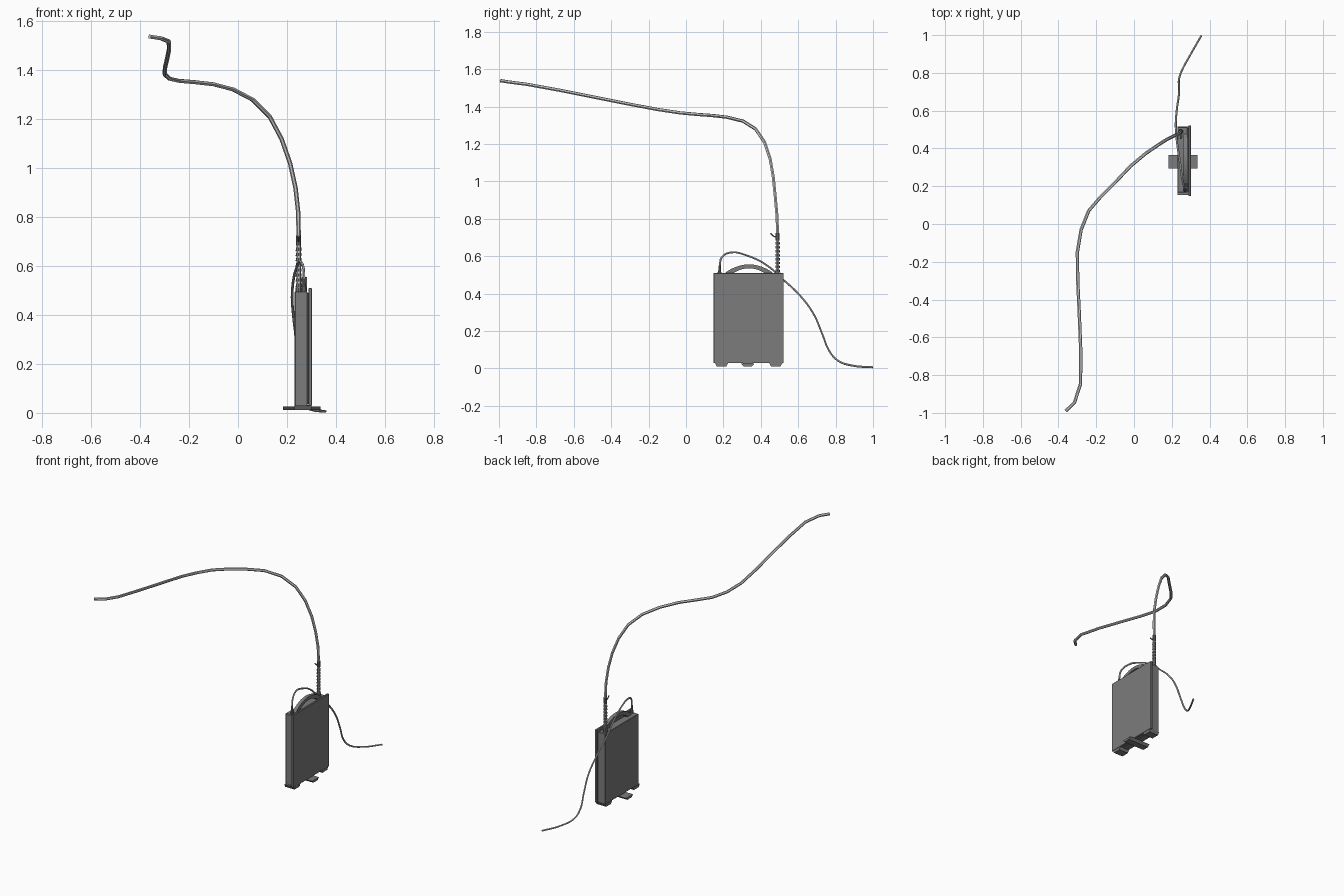
import bpy, bmesh, math

if "Cube" in bpy.data.objects:
    bpy.data.objects.remove(bpy.data.objects["Cube"])


def material(name, value):
    m = bpy.data.materials.new(name)
    m.diffuse_color = (value, value, value, 1)
    m.use_nodes = True
    m.node_tree.nodes["Principled BSDF"].inputs["Base Color"].default_value = m.diffuse_color
    return m


DARK = material("dark_grey", 0.2)


def mesh_object(name, bm):
    bmesh.ops.recalc_face_normals(bm, faces=bm.faces)
    me = bpy.data.meshes.new(name)
    bm.to_mesh(me)
    bm.free()
    me.materials.append(DARK)
    ob = bpy.data.objects.new(name, me)
    bpy.context.collection.objects.link(ob)
    return ob


def box(name, x0, x1, y0, y1, z0, z1, bevel=0.0):
    bm = bmesh.new()
    bmesh.ops.create_cube(bm, size=1)
    for v in bm.verts:
        v.co = ((x0 + x1) / 2 + v.co.x * (x1 - x0), (y0 + y1) / 2 + v.co.y * (y1 - y0),
                (z0 + z1) / 2 + v.co.z * (z1 - z0))
    if bevel:
        bmesh.ops.bevel(bm, geom=bm.edges[:], offset=bevel, segments=1, affect='EDGES')
    return mesh_object(name, bm)


def prism(name, outline, x0, x1):
    """Extrude a (y, z) outline along x."""
    bm = bmesh.new()
    a = [bm.verts.new((x0, y, z)) for y, z in outline]
    b = [bm.verts.new((x1, y, z)) for y, z in outline]
    bm.faces.new(a)
    bm.faces.new(b[::-1])
    n = len(a)
    for i in range(n):
        bm.faces.new((a[i], a[(i + 1) % n], b[(i + 1) % n], b[i]))
    return mesh_object(name, bm)


def cylinder(name, x, y, z0, z1, r0, r1=None, sides=10):
    bm = bmesh.new()
    bmesh.ops.create_cone(bm, cap_ends=True, segments=sides, radius1=r0,
                          radius2=r0 if r1 is None else r1, depth=z1 - z0)
    bmesh.ops.translate(bm, verts=bm.verts, vec=(x, y, (z0 + z1) / 2))
    return mesh_object(name, bm)


def tube(name, pts, radius, smooth_path=False, mat=None):
    cu = bpy.data.curves.new(name, 'CURVE')
    cu.dimensions = '3D'
    cu.bevel_depth = radius
    cu.bevel_resolution = 1
    cu.resolution_u = 4
    cu.use_fill_caps = True
    if mat:
        cu.materials.append(mat)
    if smooth_path:
        sp = cu.splines.new('BEZIER')
        sp.bezier_points.add(len(pts) - 1)
        for p, co in zip(sp.bezier_points, pts):
            p.co = co
            p.handle_left_type = p.handle_right_type = 'AUTO'
    else:
        sp = cu.splines.new('POLY')
        sp.points.add(len(pts) - 1)
        for p, co in zip(sp.points, pts):
            p.co = (*co, 1)
        sp.use_smooth = False
    ob = bpy.data.objects.new(name, cu)
    bpy.context.collection.objects.link(ob)
    bpy.ops.object.select_all(action='DESELECT')
    ob.select_set(True)
    bpy.context.view_layer.objects.active = ob
    bpy.ops.object.convert(target='MESH')
    return bpy.context.object


# Case: main shell, recessed seam and larger cover panel
box("case_shell", 0.231, 0.284, 0.166, 0.514, 0.028, 0.497, 0.003)
box("case_seam", 0.28, 0.292, 0.172, 0.508, 0.036, 0.49)
box("cover_panel", 0.288, 0.302, 0.147, 0.522, 0.028, 0.51, 0.002)

# Feet under both ends, and a wide stabiliser foot across the middle
for label, yc in (("front", 0.19), ("back", 0.48)):
    prism(label + "_foot", [(yc - 0.036, 0.03), (yc - 0.026, 0.011),
                            (yc + 0.026, 0.011), (yc + 0.036, 0.03)], 0.231, 0.30)
prism("stabiliser_foot", [(0.294, 0.026), (0.308, 0.011), (0.352, 0.011), (0.366, 0.026)],
      0.183, 0.337)
box("stabiliser_mount", 0.235, 0.297, 0.304, 0.356, 0.02, 0.032)

# Arched carrying handle with thick ends
N = 12
arc = lambda half, base, rise, p: [(0.337 + half * (2 * i / N - 1),
                                    base + rise * math.sin(math.pi * i / N) ** p)
                                   for i in range(N + 1)]
prism("carry_handle", arc(0.143, 0.493, 0.063, 0.7) + arc(0.10, 0.493, 0.042, 0.7)[::-1],
      0.26, 0.283)

# Hose leaving the case, bending over and running forward
HX, HY = 0.248, 0.49
hose = [(HX, HY, 0.49), (HX, HY, 0.72), (0.246, 0.486, 0.82), (0.235, 0.477, 0.92),
        (0.213, 0.467, 1.02), (0.178, 0.45, 1.12), (0.13, 0.42, 1.21),
        (0.06, 0.372, 1.28), (-0.02, 0.305, 1.322), (-0.10, 0.22, 1.343),
        (-0.18, 0.14, 1.352), (-0.24, 0.07, 1.357), (-0.28, -0.03, 1.366),
        (-0.30, -0.15, 1.384), (-0.298, -0.30, 1.412), (-0.29, -0.47, 1.446),
        (-0.282, -0.67, 1.486), (-0.283, -0.845, 1.518), (-0.315, -0.945, 1.531),
        (-0.361, -0.99, 1.538)]
tube("hose", hose, 0.009)

# Ribbed strain relief, collar and small catch on the hose
RIBS = 8
for i in range(RIBS):
    z = 0.515 + 0.021 * i
    cylinder(f"hose_rib_{i + 1}", HX, HY, z, z + 0.013, 0.0125, 0.011, 8)
cylinder("hose_base_collar", HX, HY, 0.49, 0.512, 0.014)
cylinder("hose_upper_collar", HX, HY, 0.685, 0.725, 0.0105)
tube("hose_catch", [(HX, HY, 0.697), (HX, 0.468, 0.707), (HX, 0.452, 0.722)], 0.004, mat=DARK)

# Power cable looping over the case, round its side and down to the floor
cylinder("cable_socket", 0.27, 0.18, 0.49, 0.515, 0.011)
cylinder("cable_plug", 0.27, 0.18, 0.515, 0.55, 0.008, 0.006)
cable = [(0.27, 0.18, 0.545), (0.267, 0.192, 0.595), (0.255, 0.24, 0.62), (0.243, 0.33, 0.602),
         (0.228, 0.43, 0.553), (0.221, 0.52, 0.474), (0.226, 0.60, 0.40), (0.237, 0.68, 0.295),
         (0.239, 0.73, 0.18), (0.238, 0.765, 0.095), (0.252, 0.81, 0.043),
         (0.295, 0.89, 0.015), (0.357, 0.998, 0.006)]
tube("power_cable", cable, 0.0055, True)
bpy.ops.object.shade_smooth_by_angle()
